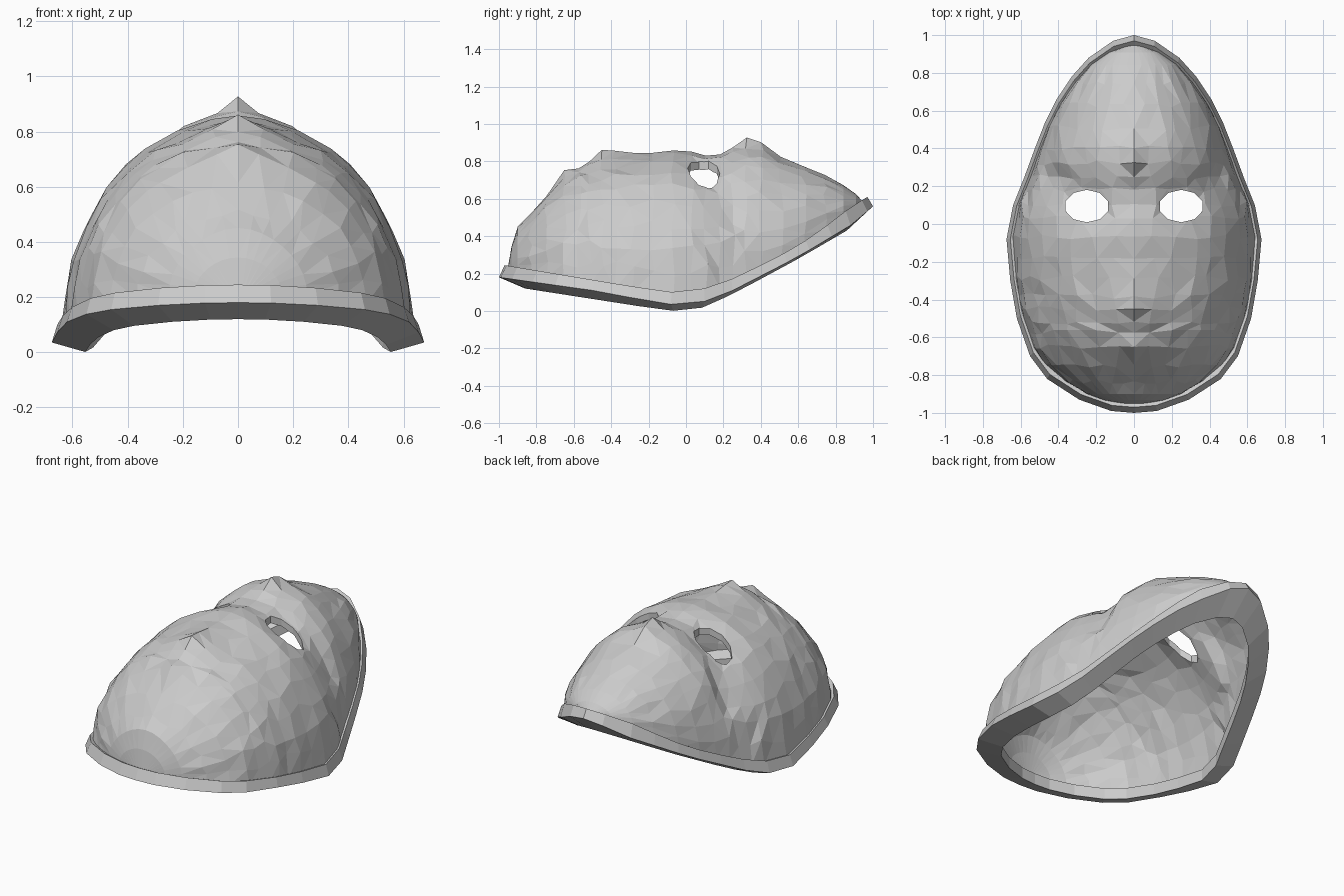
import bpy, bmesh, math, random

random.seed(4)
cube = bpy.data.objects.get("Cube")
if cube:
    bpy.data.objects.remove(cube, do_unlink=True)

grey = bpy.data.materials.new("plain_grey")
grey.use_nodes = True
colour = (0.6, 0.6, 0.6, 1)
grey.diffuse_color = colour
grey.node_tree.nodes["Principled BSDF"].inputs["Base Color"].default_value = colour

# Profiles along the length: (y, value)
HALF_WIDTH = [(-1, 0), (-.99, .12), (-.93, .29), (-.82, .46), (-.7, .55), (-.5, .62),
              (-.3, .655), (-.08, .675), (.1, .64), (.25, .58), (.4, .525), (.54, .47),
              (.66, .41), (.78, .33), (.88, .24), (.97, .11), (1, 0)]
CREST = [(-.96, .25), (-.9, .43), (-.78, .58), (-.66, .7), (-.55, .77), (-.42, .815),
         (-.25, .835), (-.02, .85), (.1, .83), (.2, .835), (.3, .87), (.4, .865),
         (.55, .805), (.76, .72), (.88, .65), (.96, .58)]
RIM_TOP = [(-1, .245), (-.6, .18), (-.1, .1), (.07, .11), (.25, .17), (.5, .285),
           (.7, .4), (.9, .55), (1, .61)]
RIM_LOW = [(-1, .18), (-.5, .11), (-.1, .035), (.07, .04), (.25, .11), (.6, .29),
           (.9, .47), (1, .56)]
RIM_INNER = [(-1, .12), (-.7, .08), (-.1, 0), (.08, .01), (.29, .09), (.7, .28), (1, .43)]

# Face relief: (x, y, radius x, radius y, height), mirrored across x
RELIEF = [(0, .34, .07, .09, .06),       # brow peak
          (0, -.02, .1, .06, .02),       # nose bridge
          (0, -.44, .11, .07, .055),     # nose tip
          (0, -.3, .08, .12, .015),      # nose ridge
          (0, -.64, .1, .045, .05),      # upper lip
          (0, -.9, .14, .05, .02),       # chin
          (.26, .12, .1, .1, -.035),     # eye socket
          (.44, .23, .1, .09, -.05),     # temple hollow
          (.2, -.38, .06, .12, -.02),    # beside the nose
          (.4, -.2, .14, .14, .01)]      # cheek


def lerp(table, y):
    for (a, va), (b, vb) in zip(table, table[1:]):
        if y <= b:
            f = max(0, (y - a) / (b - a))
            return va + (vb - va) * f
    return table[-1][1]


def make_object(name, bm):
    bmesh.ops.recalc_face_normals(bm, faces=bm.faces[:])
    mesh = bpy.data.meshes.new(name)
    bm.to_mesh(mesh)
    bm.free()
    obj = bpy.data.objects.new(name, mesh)
    bpy.context.collection.objects.link(obj)
    mesh.materials.append(grey)
    return obj


def relief(x, y):
    return sum(h * math.exp(-((abs(x) - cx) / rx) ** 2 - ((y - cy) / ry) ** 2)
               for cx, cy, rx, ry, h in RELIEF)


def apply_modifiers(obj):
    bpy.context.view_layer.update()
    graph = bpy.context.evaluated_depsgraph_get()
    mesh = bpy.data.meshes.new_from_object(obj.evaluated_get(graph))
    obj.modifiers.clear()
    obj.data = mesh


# Face shell: elliptical sections lofted along y, pushed in and out by the relief
SHRINK = .957
HALF_COLS = 9
rows = [-.997, -.975, -.94, -.87, -.78, -.68, -.6, -.54, -.47, -.4, -.3,
        -.19, -.07, .03, .11, .19, .26, .34, .42, .53, .66, .78, .88, .95, .995]
bm = bmesh.new()
grid = []
for r, s in enumerate(rows):
    w = SHRINK * lerp(HALF_WIDTH, s)
    base = lerp(RIM_TOP, s) - .03
    end_row = r in (0, len(rows) - 1)
    half = []
    for c in range(HALF_COLS + 1):
        a = math.pi / 2 * c / HALF_COLS
        x, y = w * math.sin(a), SHRINK * s
        push = relief(x, y) * math.cos(a) ** .5 if c < HALF_COLS else 0
        if 0 < c < HALF_COLS and 2 < r < len(rows) - 3:
            a += random.uniform(-.04, .04)
            y += random.uniform(-.015, .015)
            push += random.uniform(-.009, .005)
        crest = base if end_row else max(lerp(CREST, y), base)
        x = w * math.sin(a) + push * math.sin(a)
        half.append((x, y, base + (crest - base) * math.cos(a) + push * math.cos(a)))
    line = [(-x, y, z) for x, y, z in half[:0:-1]] + half
    grid.append([bm.verts.new(p) for p in line])
for lo, hi in zip(grid, grid[1:]):
    for i in range(len(lo) - 1):
        bm.faces.new((lo[i], lo[i + 1], hi[i + 1], hi[i]))
bmesh.ops.triangulate(bm, faces=bm.faces[:])
shell = make_object("face_shell", bm)
if sum(p.normal.z for p in shell.data.polygons) < 0:
    shell.data.flip_normals()
solid = shell.modifiers.new("thickness", 'SOLIDIFY')
solid.thickness = .035
solid.offset = -1
apply_modifiers(shell)

# Eye openings
for side in (-1, 1):
    bm = bmesh.new()
    bmesh.ops.create_cone(bm, cap_ends=True, segments=10, radius1=1, radius2=1, depth=1)
    bmesh.ops.scale(bm, vec=(.118, .086, .9), verts=bm.verts[:])
    bmesh.ops.translate(bm, vec=(side * .25, .095, .75), verts=bm.verts[:])
    cutter = make_object("eye_cutter", bm)
    cutter.hide_render = True
    cut = shell.modifiers.new("eye_opening", 'BOOLEAN')
    cut.operation = 'DIFFERENCE'
    cut.solver = 'EXACT'
    cut.object = cutter
    apply_modifiers(shell)
    bpy.data.objects.remove(cutter, do_unlink=True)

# Rim: a four-sided band swept around the outline
outline = [(w, y) for y, w in HALF_WIDTH]
outline += [(-w, y) for w, y in outline[-2:0:-1]]
bm = bmesh.new()
loops = []
for x, y in outline:
    top, inner = lerp(RIM_TOP, y), lerp(RIM_INNER, y)
    section = [(1, lerp(RIM_LOW, y)), (.97, top), (.82, inner + .07), (.82, inner)]
    loops.append([bm.verts.new((x * k, y * (k if k > .9 else k + .04), z)) for k, z in section])
for here, there in zip(loops, loops[1:] + loops[:1]):
    for i in range(4):
        j = (i + 1) % 4
        bm.faces.new((here[i], here[j], there[j], there[i]))
make_object("edge_rim", bm)
